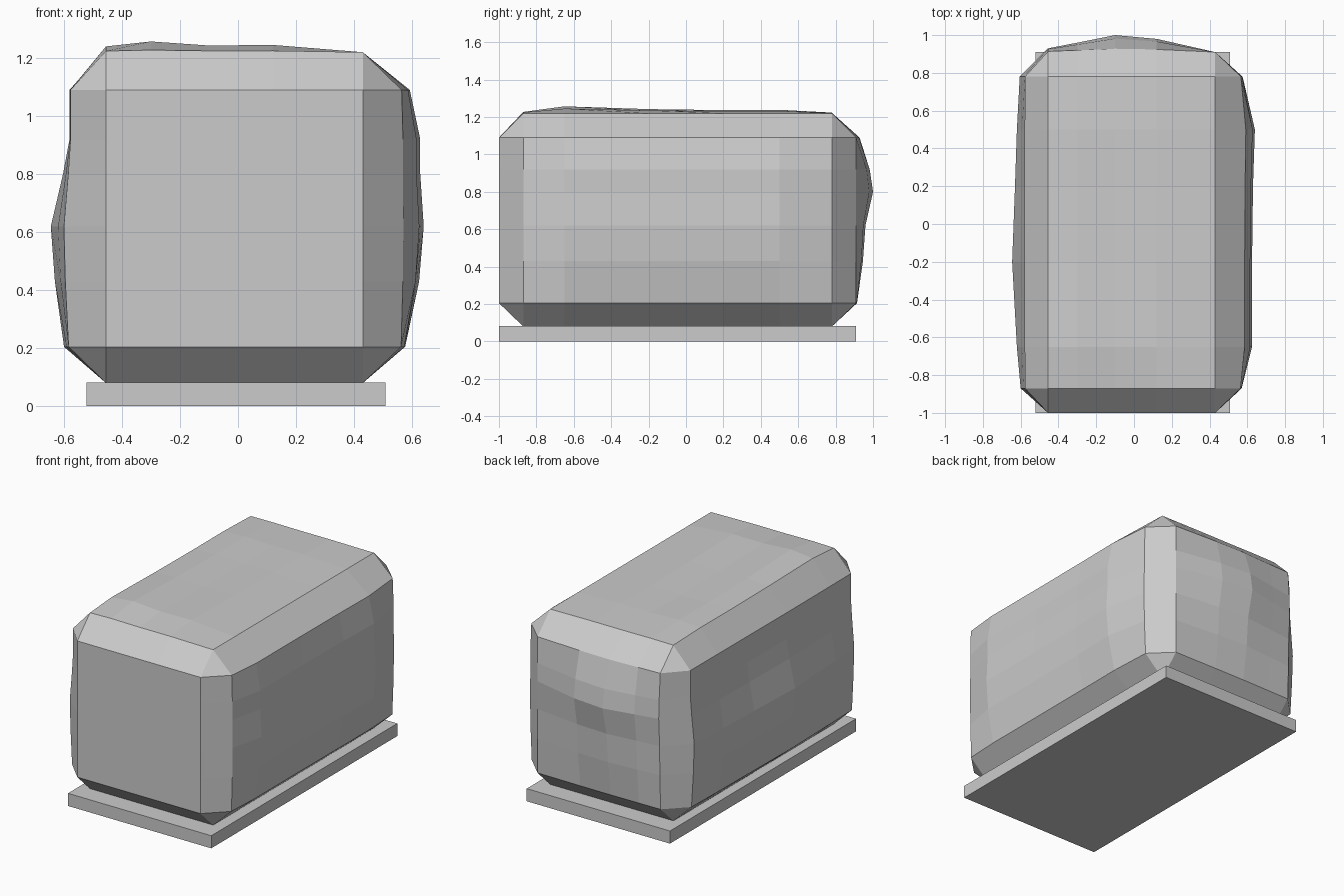
import bpy, bmesh
from itertools import product

if "Cube" in bpy.data.objects:
    bpy.data.objects.remove(bpy.data.objects["Cube"])

# Cut positions: first/last are the flat extremes, the rest are the panel grid lines
CUTS = [
    [-0.575, -0.455, -0.30, -0.10, 0.12, 0.43, 0.56],
    [-1.0, -0.87, -0.65, -0.20, 0.20, 0.50, 0.78, 0.91],
    [0.08, 0.205, 0.43, 0.62, 0.80, 0.92, 1.09, 1.22],
]
LAST = [len(c) - 1 for c in CUTS]

# Uneven bulge of each panel: (axis, end) -> depth along one axis times weight along the other
BULGE = {
    (0, 0): ([.025, .045, .07, .055, .045, .03], [.35, .8, 1, .4, .08, .08]),
    (0, 1): ([.01, .065, .065, .07, .08, .015], [.2, .8, 1, .85, .85, .4]),
    (1, 1): ([.02, .05, .09, .07, .0], [.05, .4, .55, 1, .8, .2]),
    (2, 1): ([.02, .037, .023, .025, .0], [.2, 1, .6, .45, .5, .1]),
}

bm = bmesh.new()
verts = {}


def vert(idx):
    idx = tuple(idx)
    if idx not in verts:
        co = [CUTS[a][idx[a]] for a in range(3)]
        axis = next(a for a in range(3) if idx[a] in (0, LAST[a]))
        end = 1 if idx[axis] else 0
        if (axis, end) in BULGE:
            u, v = [idx[a] - 1 for a in range(3) if a != axis]
            f, g = BULGE[axis, end]
            co[axis] += f[u] * g[v] * (1 if end else -1)
        verts[idx] = bm.verts.new(co)
    return verts[idx]


def index(values):
    return vert([values[a] for a in range(3)])


def ends(a):
    return [(0, 1), (LAST[a], LAST[a] - 1)]


# Bulging panels
for a in range(3):
    u, v = [b for b in range(3) if b != a]
    for (out, _), i, j in product(ends(a), range(1, LAST[u] - 1), range(1, LAST[v] - 1)):
        bm.faces.new([index({a: out, u: i + p, v: j + q})
                      for p, q in ((0, 0), (1, 0), (1, 1), (0, 1))])

# Chamfer strips between neighbouring panels
for c in range(3):
    a, b = [d for d in range(3) if d != c]
    for (ao, ai), (bo, bi), k in product(ends(a), ends(b), range(1, LAST[c] - 1)):
        bm.faces.new([index({a: ao, b: bi, c: k}), index({a: ao, b: bi, c: k + 1}),
                      index({a: ai, b: bo, c: k + 1}), index({a: ai, b: bo, c: k})])

# Corner triangles
for (xo, xi), (yo, yi), (zo, zi) in product(ends(0), ends(1), ends(2)):
    bm.faces.new([vert((xo, yi, zi)), vert((xi, yo, zi)), vert((xi, yi, zo))])

bmesh.ops.recalc_face_normals(bm, faces=bm.faces)
mesh = bpy.data.meshes.new("stone_block")
bm.to_mesh(mesh)
bm.free()
block = bpy.data.objects.new("stone_block", mesh)
bpy.context.collection.objects.link(block)

# Base slab
bpy.ops.mesh.primitive_cube_add(size=1, location=(-0.007, -0.045, 0.041))
slab = bpy.context.object
slab.name = "base_slab"
slab.scale = (1.03, 1.91, 0.082)
